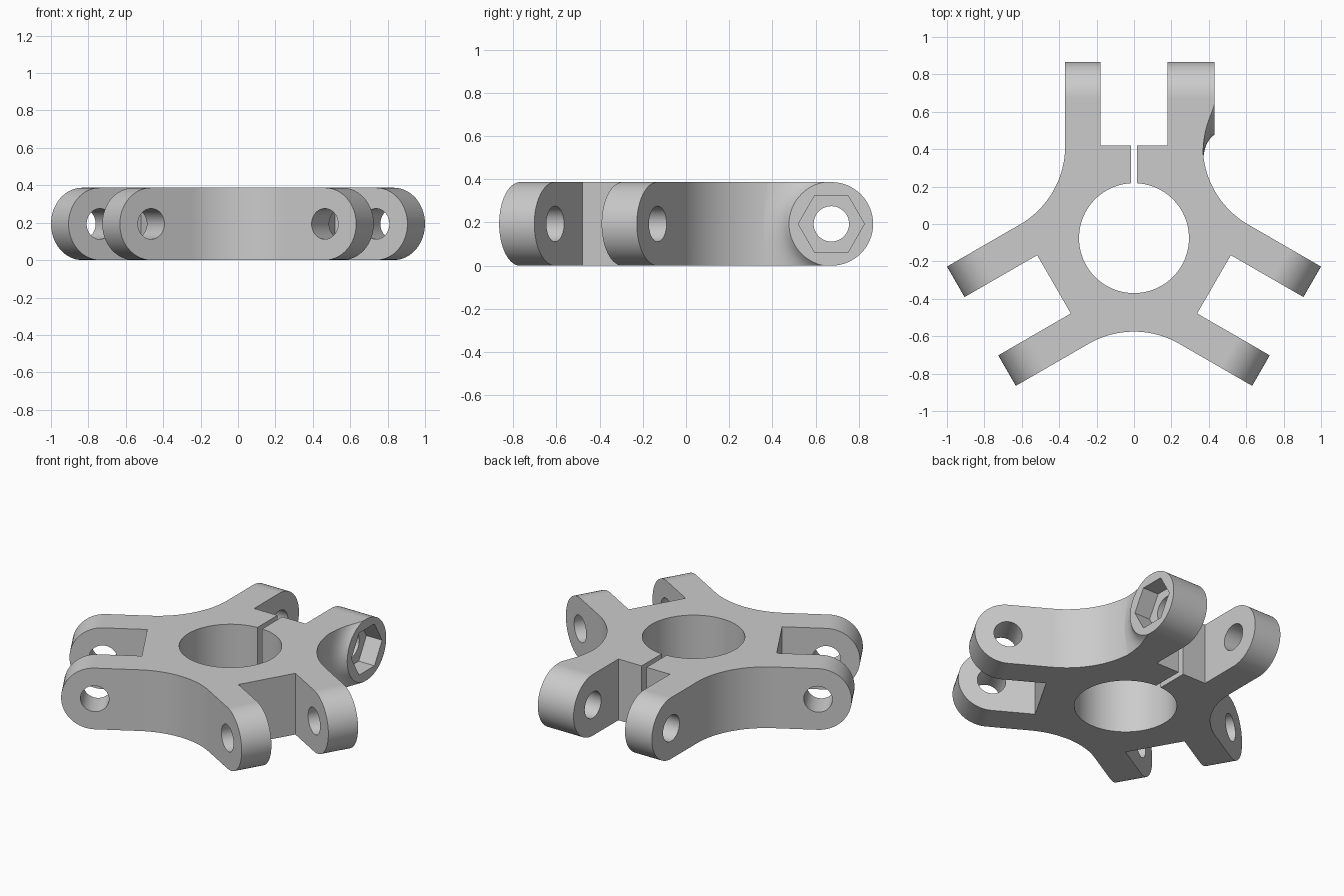
import bpy, bmesh
from math import cos, sin, radians, pi
from mathutils import Matrix

old = bpy.data.objects.get("Cube")
if old:
    bpy.data.objects.remove(old, do_unlink=True)

HEIGHT = 0.387
HALF = HEIGHT / 2
REACH = 0.942            # hub centre to arm tip
PIVOT = REACH - HALF     # hub centre to bolt axis
OUTER, INNER = 0.368, 0.18
SLOT = 0.494
BOSS_FACE = 0.43
HUB = Matrix.Translation((0, -0.0755, 0))
ARMS = [90, 210, 330]


def arc(cx, cy, r, start, end, steps):
    angles = [radians(start + (end - start) * i / steps) for i in range(steps + 1)]
    return [(cx + r * cos(a), cy + r * sin(a)) for a in angles]


def circle(cx, cy, r, sides):
    return arc(cx, cy, r, 0, 360, sides)[:-1]


def loft(name, sections, matrix):
    """Closed solid through (outline, offset) sections stacked along local z."""
    bm = bmesh.new()
    rings = [[bm.verts.new((u, v, w)) for u, v in pts] for pts, w in sections]
    n = len(rings[0])
    for a, b in zip(rings, rings[1:]):
        for i in range(n):
            j = (i + 1) % n
            bm.faces.new((a[i], a[j], b[j], b[i]))
    bm.faces.new(rings[0])
    bm.faces.new(rings[-1])
    bm.transform(matrix)
    bmesh.ops.recalc_face_normals(bm, faces=bm.faces)
    mesh = bpy.data.meshes.new(name)
    bm.to_mesh(mesh)
    bm.free()
    obj = bpy.data.objects.new(name, mesh)
    bpy.context.collection.objects.link(obj)
    return obj


def prism(name, pts, low, high, matrix):
    return loft(name, [(pts, low), (pts, high)], matrix)


def combine(target, tool, operation):
    mod = target.modifiers.new(operation, "BOOLEAN")
    mod.object, mod.operation, mod.solver = tool, operation, "EXACT"
    bpy.context.view_layer.objects.active = target
    bpy.ops.object.modifier_apply(modifier=mod.name)
    bpy.data.objects.remove(tool, do_unlink=True)


def arm_frame(angle):
    return HUB @ Matrix.Rotation(radians(angle), 4, "Z")


def side_frame(angle):
    """Local x along the arm, y up, z across the arm."""
    return arm_frame(angle) @ Matrix.Rotation(pi / 2, 4, "X")


# Plan outline: three forked arms joined by concave fillets
FILLET_AT = 0.985
fillet_r = FILLET_AT * cos(radians(30)) - OUTER
fork = [(1.1, -OUTER), (1.1, -INNER), (SLOT, -INNER), (SLOT, INNER), (1.1, INNER), (1.1, OUTER)]
fork += arc(FILLET_AT * cos(radians(60)), FILLET_AT * sin(radians(60)), fillet_r, -90, -150, 24)
outline = []
for angle in ARMS:
    a = radians(angle)
    outline += [(u * cos(a) - v * sin(a), u * sin(a) + v * cos(a)) for u, v in fork]
hub = prism("clamp_hub", outline, -0.3, HEIGHT + 0.3, HUB)

# Flared nut boss on the left prong of the rear arm
flare = [(0.3, 0.37), (0.365, 0.37), (0.369, 0.34), (0.372, 0.31), (0.376, 0.285), (0.382, 0.262),
         (0.391, 0.24), (0.402, 0.223), (0.415, 0.208), (BOSS_FACE, 0.196)]
boss = loft("nut_boss", [(circle(PIVOT, HALF, r, 64), w) for w, r in flare], side_frame(90))
combine(hub, boss, "UNION")

# Trim to thickness and round the arm tips
stadium = arc(PIVOT, HALF, HALF, -90, 90, 32)
stadium = [(-2, stadium[0][1])] + stadium + [(-2, stadium[-1][1])]
for angle in ARMS:
    combine(hub, prism("tip_envelope", stadium, -2, 2, side_frame(angle)), "INTERSECT")

# Centre bore and clamping slit
combine(hub, prism("bore", circle(0, 0, 0.294, 96), -1, 1, HUB), "DIFFERENCE")
slit = [(0.1, -0.017), (0.6, -0.017), (0.6, 0.017), (0.1, 0.017)]
combine(hub, prism("slit", slit, -1, 1, arm_frame(90)), "DIFFERENCE")

# Bolt holes and the hexagonal nut recess
for angle in ARMS:
    hole = circle(PIVOT, HALF, 0.082, 48)
    combine(hub, prism("bolt_hole", hole, -0.6, 0.6, side_frame(angle)), "DIFFERENCE")
recess = circle(PIVOT, HALF, 0.153, 6)
combine(hub, prism("nut_recess", recess, BOSS_FACE - 0.11, 0.6, side_frame(90)), "DIFFERENCE")

# Single grey finish
grey = bpy.data.materials.new("plain_grey")
grey.use_nodes = True
colour = (0.6, 0.6, 0.6, 1)
grey.diffuse_color = colour
grey.node_tree.nodes["Principled BSDF"].inputs["Base Color"].default_value = colour
hub.data.materials.clear()
hub.data.materials.append(grey)
for face in hub.data.polygons:
    face.material_index = 0

# Smooth curves, crisp edges
bpy.ops.object.select_all(action="DESELECT")
hub.select_set(True)
bpy.context.view_layer.objects.active = hub
bpy.ops.object.shade_smooth_by_angle(angle=radians(25))
weighted = hub.modifiers.new("flat_faces", "WEIGHTED_NORMAL")
weighted.keep_sharp = True
